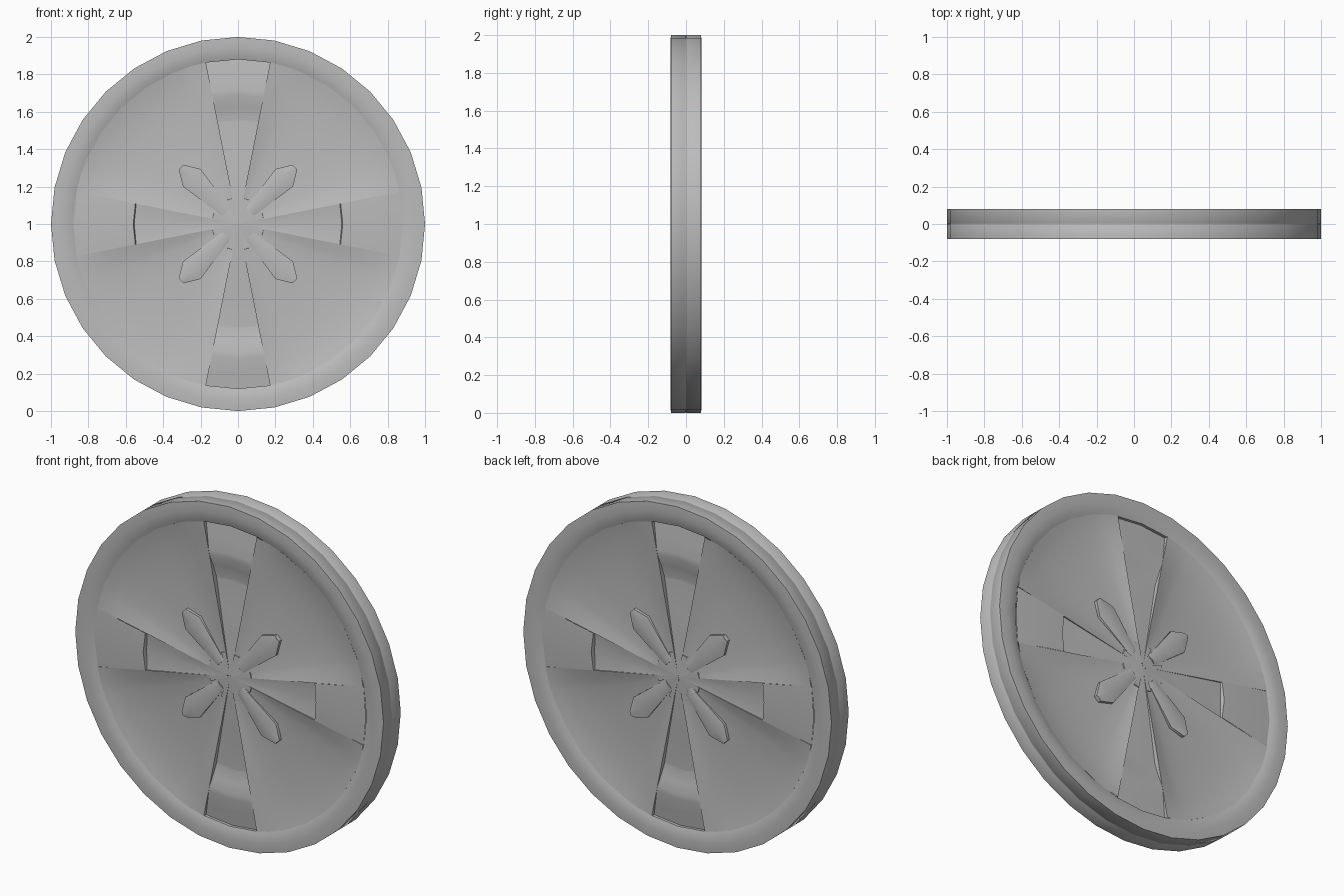
import bpy
import bmesh
from math import cos, sin, pi

SEGMENT = 2 * pi / 32
EDGE = 0.072  # height of the straight panel edges

cube = bpy.data.objects.get("Cube")
if cube:
    bpy.data.objects.remove(cube, do_unlink=True)

grey = bpy.data.materials.new("worn grey")
grey.use_nodes = True
grey.diffuse_color = (0.5, 0.5, 0.5, 1)
grey.node_tree.nodes["Principled BSDF"].inputs["Base Color"].default_value = (0.5, 0.5, 0.5, 1)
grey.node_tree.nodes["Principled BSDF"].inputs["Roughness"].default_value = 0.8


def finish(bm, name, angle):
    """Store the front half, then mirror it to the back."""
    bmesh.ops.remove_doubles(bm, verts=bm.verts, dist=0.0005)
    mesh = bpy.data.meshes.new(name)
    bm.to_mesh(mesh)
    bm.free()
    mesh.materials.append(grey)
    obj = bpy.data.objects.new(name, mesh)
    bpy.context.collection.objects.link(obj)
    obj.location.z = 1
    mirror = obj.modifiers.new("front to back", "MIRROR")
    mirror.use_axis = (False, True, False)
    bpy.ops.object.select_all(action="DESELECT")
    obj.select_set(True)
    bpy.context.view_layer.objects.active = obj
    bpy.ops.object.shade_smooth_by_angle(angle=angle * pi / 180)


def sweep(name, columns, angle=60):
    """Skin a fan of (segment, profile) columns; a profile is (radius, height) points."""
    bm = bmesh.new()
    grid = [[bm.verts.new((r * cos(s * SEGMENT), -h, r * sin(s * SEGMENT)))
             for r, h in profile] for s, profile in columns]
    for a, b in zip(grid, grid[1:]):
        for i in range(len(a) - 1):
            bm.faces.new((a[i], a[i + 1], b[i + 1], b[i]))
    finish(bm, name, angle)


def blend(profile, height, k):
    """Move a profile towards a constant height."""
    return [(r, h + (height - h) * k) for r, h in profile]


# Rounded rim with a fine seam around the outside
rim = [(0.88, 0.04), (0.88, 0.067), (0.895, 0.072), (0.918, 0.078), (0.945, 0.081),
       (0.982, 0.081), (1.0, 0.08), (1.0, 0.003), (0.998, 0.0)]
sweep("rim", [(s, rim) for s in range(33)], 50)

# Dished panels whose straight raised edges border the spokes
panel = [(0, 0.075), (0.1, 0.069), (0.25, 0.06), (0.42, 0.05), (0.56, 0.045),
         (0.68, 0.045), (0.78, 0.051), (0.84, 0.059), (0.88, 0.067)]
fan = ((1, 1), (1.5, 0.5), (2, 0.2), (3, 0), (4, 0), (5, 0), (6, 0.2), (6.5, 0.5), (7, 1))
for q, name in enumerate(("upper_left", "upper_right", "lower_right", "lower_left")):
    wall = blend(panel, 0.03, 1)
    columns = [(q * 8 + s, blend(panel, EDGE, k)) for s, k in fan]
    sweep(name + "_panel", [(q * 8 + 1, wall)] + columns + [(q * 8 + 7, wall)])

# Upright spokes: a shallow valley, then a hump near the rim
upright = [(0, 0.074), (0.2, 0.064), (0.4, 0.053), (0.55, 0.044), (0.56, 0.044),
           (0.63, 0.056), (0.69, 0.071), (0.72, 0.071), (0.8, 0.06), (0.88, 0.05)]
for name, mid in (("top_spoke", 8), ("bottom_spoke", 24)):
    sweep(name, [(mid + s, upright) for s in (-1, 0, 1)])

# Level spokes: a creased inner part, then a flat block near the rim
level_side = [(0, 0.074), (0.2, 0.07), (0.4, 0.067), (0.555, 0.065),
              (0.56, 0.074), (0.72, 0.074), (0.88, 0.068)]
level_crease = [(0, 0.074), (0.2, 0.064), (0.4, 0.058), (0.555, 0.054),
                (0.56, 0.079), (0.72, 0.079), (0.88, 0.072)]
for name, mid in (("left_spoke", 0), ("right_spoke", 16)):
    sweep(name, [(mid - 1, level_side), (mid, level_crease), (mid + 1, level_side)], 40)

# Four diagonal petals, each with a raised centre ridge
outline = [(0.09, 0.03), (0.2, 0.045), (0.35, 0.066), (0.43, 0.018)]
for q, name in enumerate(("upper_left", "upper_right", "lower_right", "lower_left")):
    turn = pi / 4 + q * pi / 2
    bm = bmesh.new()
    rows = []
    for r, w in outline:
        row = []
        for across, height in ((-w, 0.04), (-w, 0.069), (0, 0.078), (w, 0.069), (w, 0.04)):
            row.append(bm.verts.new((r * cos(turn) - across * sin(turn), -height,
                                     r * sin(turn) + across * cos(turn))))
        rows.append(row)
    for a, b in zip(rows, rows[1:]):
        for i in range(4):
            bm.faces.new((a[i], b[i], b[i + 1], a[i + 1]))
    bm.faces.new(rows[-1])
    bm.faces.new(rows[0][::-1])
    finish(bm, name + "_petal", 40)

# Small hub collars between the spokes and petals
collar = [(0.02, 0.077), (0.14, 0.074), (0.145, 0.05)]
for q in range(4):
    for start in (1, 5.8):
        sweep("hub_collar", [(q * 8 + start, collar), (q * 8 + start + 1.2, collar)])
